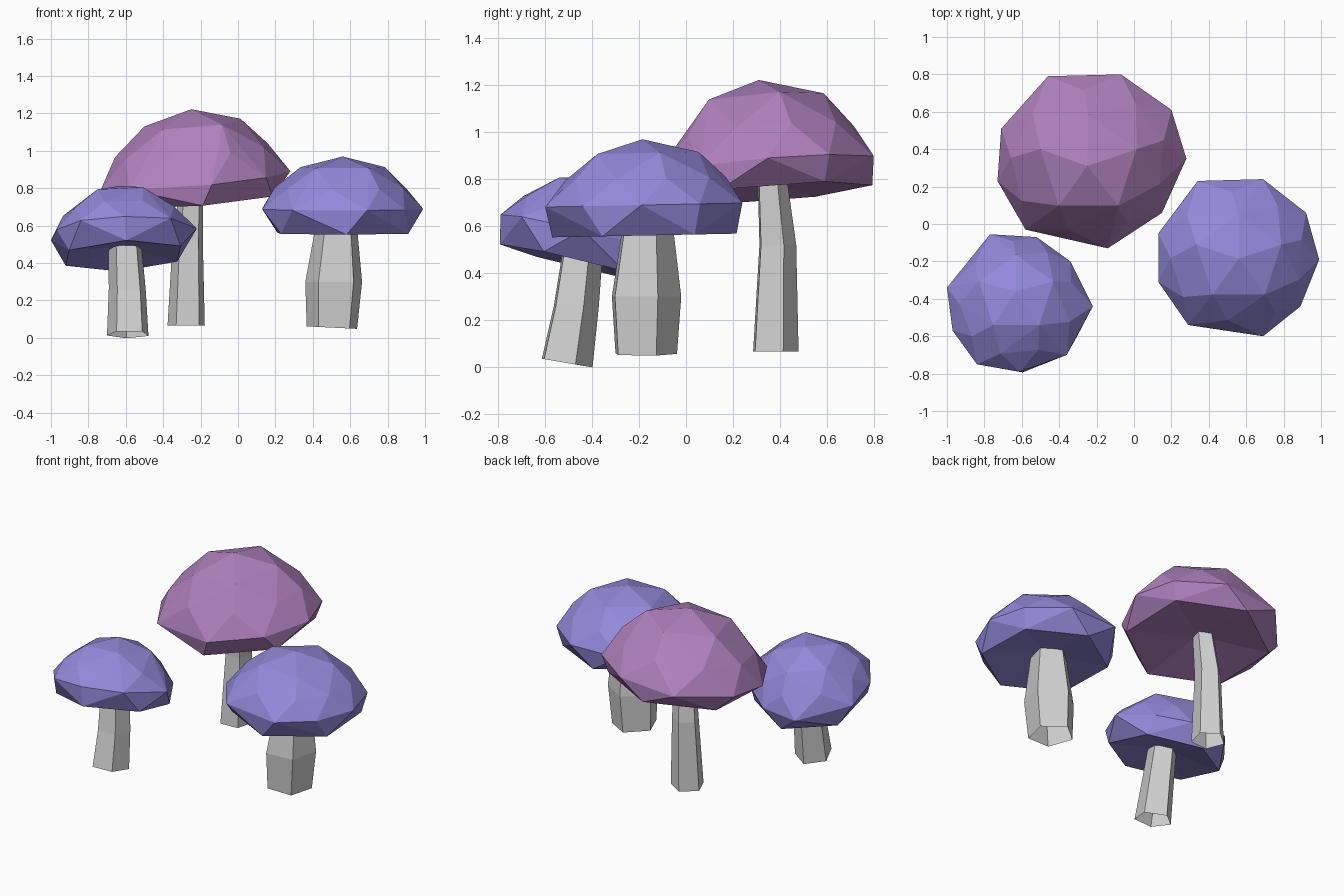
import bpy, bmesh, math
from mathutils import Vector

if "Cube" in bpy.data.objects:
    bpy.data.objects.remove(bpy.data.objects["Cube"])


def material(name, rgb):
    m = bpy.data.materials.new(name)
    m.diffuse_color = (*rgb, 1)
    m.use_nodes = True
    m.node_tree.nodes["Principled BSDF"].inputs["Base Color"].default_value = m.diffuse_color
    return m


purple = material("purple cap", (0.43, 0.22, 0.51))
blue = material("violet blue cap", (0.29, 0.25, 0.70))
grey = material("pale grey stem", (0.64, 0.64, 0.64))


def finish(bm, name, mat):
    bmesh.ops.recalc_face_normals(bm, faces=bm.faces)
    me = bpy.data.meshes.new(name)
    bm.to_mesh(me)
    bm.free()
    me.materials.append(mat)
    bpy.context.collection.objects.link(bpy.data.objects.new(name, me))


def cap(name, mat, rim, centre, slope, height, depth):
    """Faceted dome over a rim outline lying on a tilted plane, hollowed below."""
    c = Vector(centre)
    n = Vector((-slope[0], -slope[1], 1)).normalized()

    def on_plane(dx, dy):
        return Vector((dx, dy, slope[0] * dx + slope[1] * dy))

    spokes = [on_plane(x - c.x, y - c.y) for x, y in rim]
    k = len(spokes)
    r = sum(s.length for s in spokes) / k

    def ring(count, start, radius, level):
        return [c + on_plane(radius * math.cos(start + math.tau * i / count),
                             radius * math.sin(start + math.tau * i / count)) + n * level
                for i in range(count)]

    pts = [c + s for s in spokes]                                   # widest ring
    pts += ring(6, math.radians(-87), r * 0.89, -depth)             # lower rim
    pts += [c + (spokes[i] + spokes[i - 1]) * 0.425 + n * height * 0.40
            for i in range(k)]                                      # shoulder
    pts += ring(5, math.radians(-54), r * 0.54, height * 0.79)      # crown ring
    pts.append(c + n * height)
    bm = bmesh.new()
    for p in pts:
        bm.verts.new(p)
    bmesh.ops.convex_hull(bm, input=bm.verts)
    bmesh.ops.delete(bm, geom=[w for w in bm.verts if not w.link_faces], context='VERTS')
    bmesh.ops.recalc_face_normals(bm, faces=bm.faces)
    bm.normal_update()
    # shallow hollow underside
    under = [f for f in bm.faces if f.normal.dot(n) < -0.99]
    merged = bmesh.ops.dissolve_faces(bm, faces=under)["region"]
    poked = bmesh.ops.poke(bm, faces=merged)
    for w in poked["verts"]:
        w.co += n * 0.05
    finish(bm, name, mat)


def stem(name, rings, slope):
    """Five-sided bent open tube; rings are x, y, z, radius; the foot is tilted."""
    bm = bmesh.new()
    loops = []
    for j, (x, y, z, r) in enumerate(rings):
        loop = []
        for i in range(5):
            a = math.tau * i / 5 + math.radians(22)
            dx, dy = r * math.cos(a), r * math.sin(a)
            dz = dx * slope[0] + dy * slope[1] if j == 0 else 0
            loop.append(bm.verts.new((x + dx, y + dy, z + dz)))
        loops.append(loop)
    for a, b in zip(loops, loops[1:]):
        for i in range(5):
            bm.faces.new((a[i - 1], a[i], b[i], b[i - 1]))
    finish(bm, name, grey)


# Tall back mushroom
cap("back_cap", purple,
    [(-.46, .79), (-.07, .80), (.20, .61), (.28, .35), (.15, .06),
     (-.14, -.13), (-.58, -.03), (-.73, .23), (-.71, .51)],
    (-.22, .34, .85), (.08, .08), .375, .11)
stem("back_stem", [(-.275, .375, .065, .105), (-.267, .385, .52, .085),
                   (-.245, .36, .84, .065)], (0, 0))

# Stout right mushroom
cap("right_cap", blue,
    [(.34, .23), (.69, .24), (.92, .06), (.99, -.19), (.89, -.44),
     (.69, -.60), (.29, -.54), (.13, -.31), (.13, -.05)],
    (.56, -.18, .69), (0, .02), .28, .13)
stem("right_stem", [(.505, -.18, .055, .142), (.515, -.18, .30, .16),
                    (.53, -.17, .64, .11)], (-.05, 0))

# Small left mushroom with a tilted cap
cap("left_cap", blue,
    [(-.77, -.055), (-.52, -.07), (-.34, -.20), (-.22, -.44), (-.36, -.70),
     (-.61, -.79), (-.84, -.75), (-.97, -.57), (-1.0, -.34)],
    (-.62, -.42, .56), (.05, -.24), .26, .125)
stem("left_stem", [(-.587, -.515, .018, .117), (-.59, -.475, .26, .104),
                   (-.605, -.44, .55, .09)], (0, -.17))
